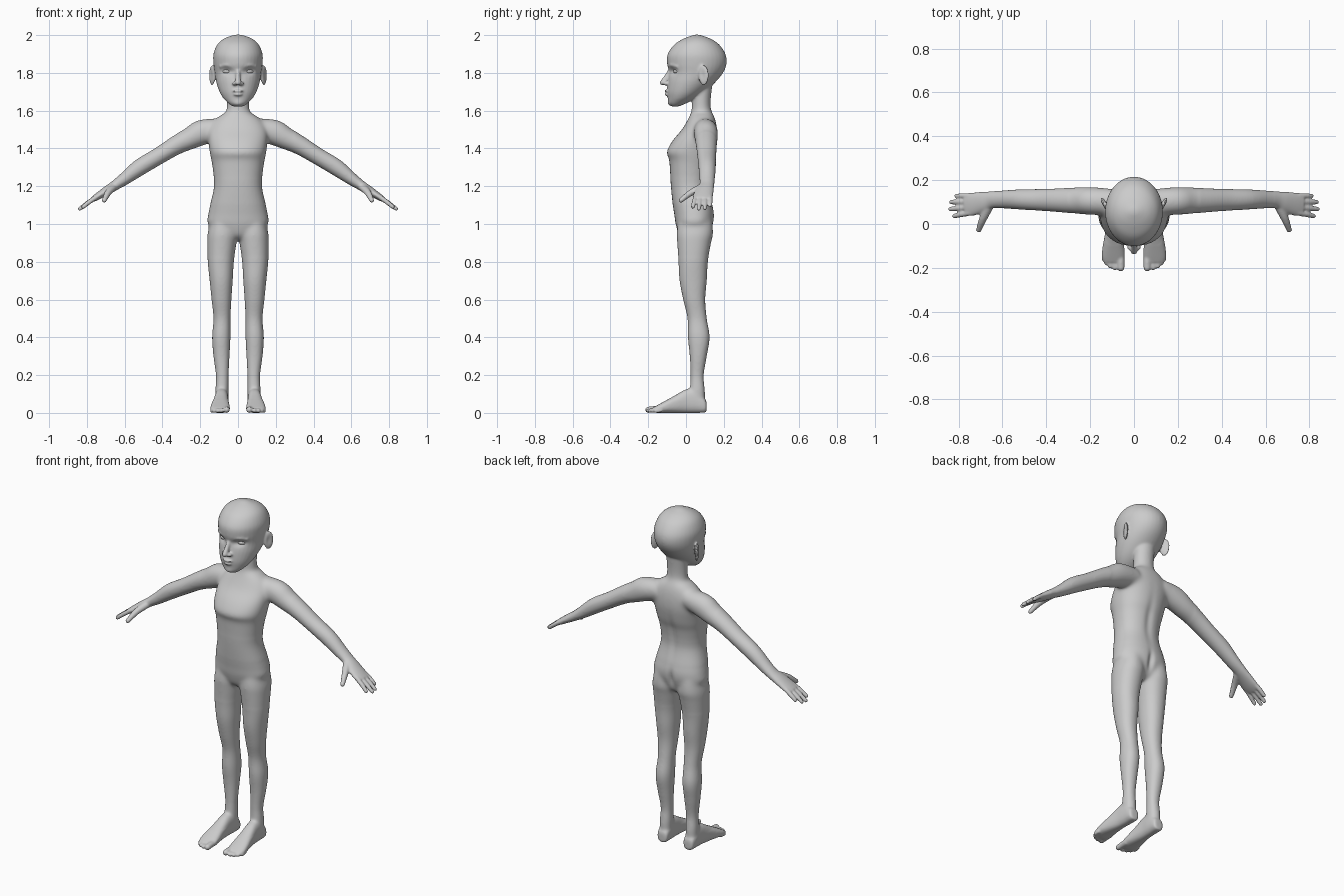
import bpy, bmesh, math
from mathutils import Vector, Matrix

bm = bmesh.new()


def spline(rows, n=5):
    """Catmull-Rom resampling of rows of numbers."""
    out = []
    for i in range(len(rows) - 1):
        p0, p1, p2, p3 = rows[max(i - 1, 0)], rows[i], rows[i + 1], rows[min(i + 2, len(rows) - 1)]
        for k in range(n):
            t = k / n
            out.append([b + 0.5 * t * (c - a + t * (2 * a - 5 * b + 4 * c - d + t * (3 * (b - c) + d - a)))
                        for a, b, c, d in zip(p0, p1, p2, p3)])
    return out + [list(rows[-1])]


def skin(rings, sides, power=2.0, seg=36):
    """Closed skin over rings given as (centre, u, v)."""
    for s in sides:
        loops = []
        for c, u, v in rings:
            loop = []
            for k in range(seg):
                a = 2 * math.pi * k / seg
                ca, sa = math.cos(a), math.sin(a)
                q = (c + u * math.copysign(abs(ca) ** (2 / power), ca)
                     + v * math.copysign(abs(sa) ** (2 / power), sa))
                loop.append(bm.verts.new((s * q.x, q.y, q.z)))
            loops.append(loop)
        for A, B in zip(loops, loops[1:]):
            for k in range(seg):
                j = (k + 1) % seg
                bm.faces.new((A[k], A[j], B[j], B[k]))
        bm.faces.new(loops[0])
        bm.faces.new(loops[-1])


def stack(rows, sides=(1,), axis='z', power=2.0):
    """Sections (position, x0, x1, w0, w1) along z (w = y) or along y (w = z)."""
    rings = []
    for p, x0, x1, w0, w1 in spline(rows):
        x, w, a, b = (x0 + x1) / 2, (w0 + w1) / 2, (x1 - x0) / 2, (w1 - w0) / 2
        if axis == 'z':
            rings.append((Vector((x, w, p)), Vector((a, 0, 0)), Vector((0, b, 0))))
        else:
            rings.append((Vector((x, p, w)), Vector((a, 0, 0)), Vector((0, 0, b))))
    skin(rings, sides, power)


def ball(c, r, sides=(1, -1), turn=0):
    for s in sides:
        m = (Matrix.Translation((s * c[0], c[1], c[2])) @ Matrix.Rotation(s * turn, 4, 'Z')
             @ Matrix.Diagonal((*r, 1)))
        bmesh.ops.create_uvsphere(bm, u_segments=24, v_segments=16, radius=1, matrix=m)


def tube(rows, side, sides=(1, -1), tip=False):
    """Path (x, y, z, half width along side, half thickness)."""
    rows = spline(rows)
    pts = [Vector(r[:3]) for r in rows]
    rings = []
    for i, r in enumerate(rows):
        t = (pts[min(i + 1, len(pts) - 1)] - pts[max(i - 1, 0)]).normalized()
        u = (Vector(side) - t * t.dot(Vector(side))).normalized()
        rings.append((pts[i], u * r[3], t.cross(u) * r[4]))
    skin(rings, sides)
    if tip:
        ball(rows[-1][:3], [rows[-1][3]] * 3, sides)


def mid(rows):
    return [(z, -w, w, y0, y1) for z, w, y0, y1 in rows]


# torso and neck
stack(mid([(0.915, .04, .0, .09), (0.94, .10, -.035, .12), (1.0, .16, -.055, .144), (1.05, .158, -.062, .15),
           (1.1, .148, -.07, .141), (1.2, .127, -.08, .12), (1.3, .135, -.086, .132), (1.345, .143, -.09, .147),
           (1.38, .15, -.103, .156), (1.44, .157, -.072, .166), (1.5, .155, -.022, .165),
           (1.55, .125, .008, .156), (1.585, .078, .025, .142)]), power=2.25)
stack(mid([(1.5, .09, .02, .15), (1.57, .075, .024, .146), (1.61, .06, .03, .132), (1.66, .058, .032, .131),
           (1.74, .06, .035, .14)]))

# legs
stack([(1.02, .02, .145, -.04, .138), (.95, .004, .161, -.05, .144), (.9, .008, .163, -.047, .133),
       (.8, .022, .16, -.04, .116), (.7, .028, .15, -.034, .11), (.6, .035, .14, -.015, .102),
       (.5, .04, .13, .008, .11), (.4, .04, .137, .01, .125), (.3, .045, .13, .02, .11),
       (.2, .05, .117, .024, .094), (.12, .05, .12, .02, .1), (.05, .052, .118, .02, .1)], (1, -1), power=2.15)

# feet and toes
stack([(.109, .07, .1, .012, .05), (.1, .054, .117, .002, .075), (.05, .05, .122, 0, .125), (0, .051, .125, 0, .125),
       (-.06, .048, .135, 0, .092), (-.11, .044, .144, 0, .064), (-.15, .043, .146, 0, .042),
       (-.175, .05, .138, .003, .028)], (1, -1), 'y', 2.5)
for x, y, r in ((.06, -.2, .0165), (.087, -.2, .0115), (.108, -.192, .0115), (.125, -.178, .011), (.138, -.16, .010)):
    tube([(x, -.13, r + .003, r, r), (x, y + .03, r + .003, r, r), (x, y, r, r, r)], (1, 0, 0), tip=True)

# arms and palms
tube([(.09, .1, 1.505, .06, .055), (.19, .105, 1.485, .064, .068), (.25, .107, 1.455, .062, .06),
      (.33, .108, 1.415, .055, .05), (.42, .11, 1.36, .05, .045), (.52, .112, 1.3, .046, .044),
      (.6, .112, 1.24, .041, .034), (.65, .11, 1.205, .039, .027), (.69, .1, 1.18, .047, .024),
      (.74, .09, 1.148, .053, .019), (.77, .088, 1.13, .05, .014)], (0, 1, 0))

# fingers and thumbs
for y0, x, y, z in ((.128, .81, .128, 1.097), (.102, .834, .1, 1.083), (.076, .838, .068, 1.08), (.051, .82, .036, 1.09)):
    tube([(.745, y0, 1.146, .0125, .0125), ((.755 + x) / 2, (y0 + y) / 2, (1.143 + z) / 2, .0125, .0125),
          (x, y, z, .0105, .0105)], (0, 1, 0), tip=True)
tube([(.66, .085, 1.195, .022, .02), (.688, .025, 1.165, .018, .017), (.708, -.027, 1.125, .0125, .0125)],
     (1, 0, 0), tip=True)

# head
stack(mid([(1.622, .028, -.075, -.04), (1.638, .05, -.093, .0), (1.665, .077, -.096, .05), (1.7, .098, -.1, .1),
           (1.75, .115, -.097, .155), (1.8, .123, -.09, .196), (1.85, .13, -.1, .215), (1.9, .13, -.097, .209),
           (1.95, .11, -.062, .176), (1.98, .077, -.015, .132), (1.997, .035, .028, .087), (2.003, .008, .05, .065)]))

# nose, lips, chin, brows and ears
tube([(0, -.078, 1.82, .014, .014), (0, -.097, 1.785, .012, .015), (0, -.12, 1.752, .016, .016)], (1, 0, 0), (1,))
ball((0, -.122, 1.748), (.016, .018, .014), (1,))
ball((.018, -.105, 1.744), (.013, .017, .011))
ball((0, -.097, 1.704), (.03, .018, .008), (1,))
ball((0, -.095, 1.686), (.025, .018, .009), (1,))
ball((0, -.08, 1.643), (.028, .018, .018), (1,))
tube([(.022, -.086, 1.832, .008, .008), (.06, -.075, 1.842, .009, .009), (.095, -.042, 1.832, .008, .008)], (0, 0, 1))
ball((.137, .093, 1.787), (.011, .031, .055), turn=-.45)

bmesh.ops.recalc_face_normals(bm, faces=bm.faces)

# fuse all parts into one skin
raw = bpy.data.meshes.new("body_parts")
bm.to_mesh(raw)
bm.free()
body = bpy.data.objects.new("body", raw)
bpy.context.collection.objects.link(body)
mod = body.modifiers.new("fuse", 'REMESH')
mod.mode = 'VOXEL'
mod.voxel_size = 0.005
dg = bpy.context.evaluated_depsgraph_get()
fused = bpy.data.meshes.new_from_object(body.evaluated_get(dg))
body.modifiers.clear()
body.data = fused

# soften the joints, more strongly at shoulders and hips
bm = bmesh.new()
bm.from_mesh(fused)


def soften(test, times):
    vs = [v for v in bm.verts if test(abs(v.co.x), v.co.y, v.co.z)]
    for _ in range(times):
        bmesh.ops.smooth_vert(bm, verts=vs, factor=.5, use_axis_x=True, use_axis_y=True, use_axis_z=True)


soften(lambda x, y, z: x < .3 and 1.24 < z < 1.615, 35)
soften(lambda x, y, z: x < .3 and .82 < z < 1.1, 25)
soften(lambda x, y, z: x < .2 and .07 < z < .2, 15)
soften(lambda x, y, z: x < .64 and .2 < z < 1.66, 6)
soften(lambda x, y, z: z > 1.66 and (y > -.02 or z > 1.85), 6)

# eye sockets, ear hollows and spine groove pressed in
DENTS = [((.056, -.072, 1.808), (.03, .05, .017), (0, .016, 0)),
         ((.155, .085, 1.79), (.02, .015, .028), (-.008, 0, 0)),
         ((0, .13, 1.28), (.022, .05, .13), (0, -.008, 0)),
         ((0, .14, 1.01), (.016, .05, .05), (0, -.014, 0))]
for v in bm.verts:
    p = Vector((abs(v.co.x), v.co.y, v.co.z))
    for c, r, push in DENTS:
        d = sum(((p[i] - c[i]) / r[i]) ** 2 for i in range(3))
        if d < 6:
            w = math.exp(-d)
            v.co += Vector((push[0] * (1 if v.co.x > 0 else -1), push[1], push[2])) * w
soften(lambda x, y, z: True, 3)
bm.to_mesh(fused)
bm.free()
fused.polygons.foreach_set("use_smooth", [True] * len(fused.polygons))

# eyes
for name, s in (("left_eye", 1), ("right_eye", -1)):
    bpy.ops.mesh.primitive_uv_sphere_add(segments=32, ring_count=16, radius=1, location=(s * .056, -.046, 1.808))
    eye = bpy.context.object
    eye.name = name
    eye.scale = (.027, .021, .014)
    eye.rotation_euler.z = s * .3
    bpy.ops.object.shade_smooth()
